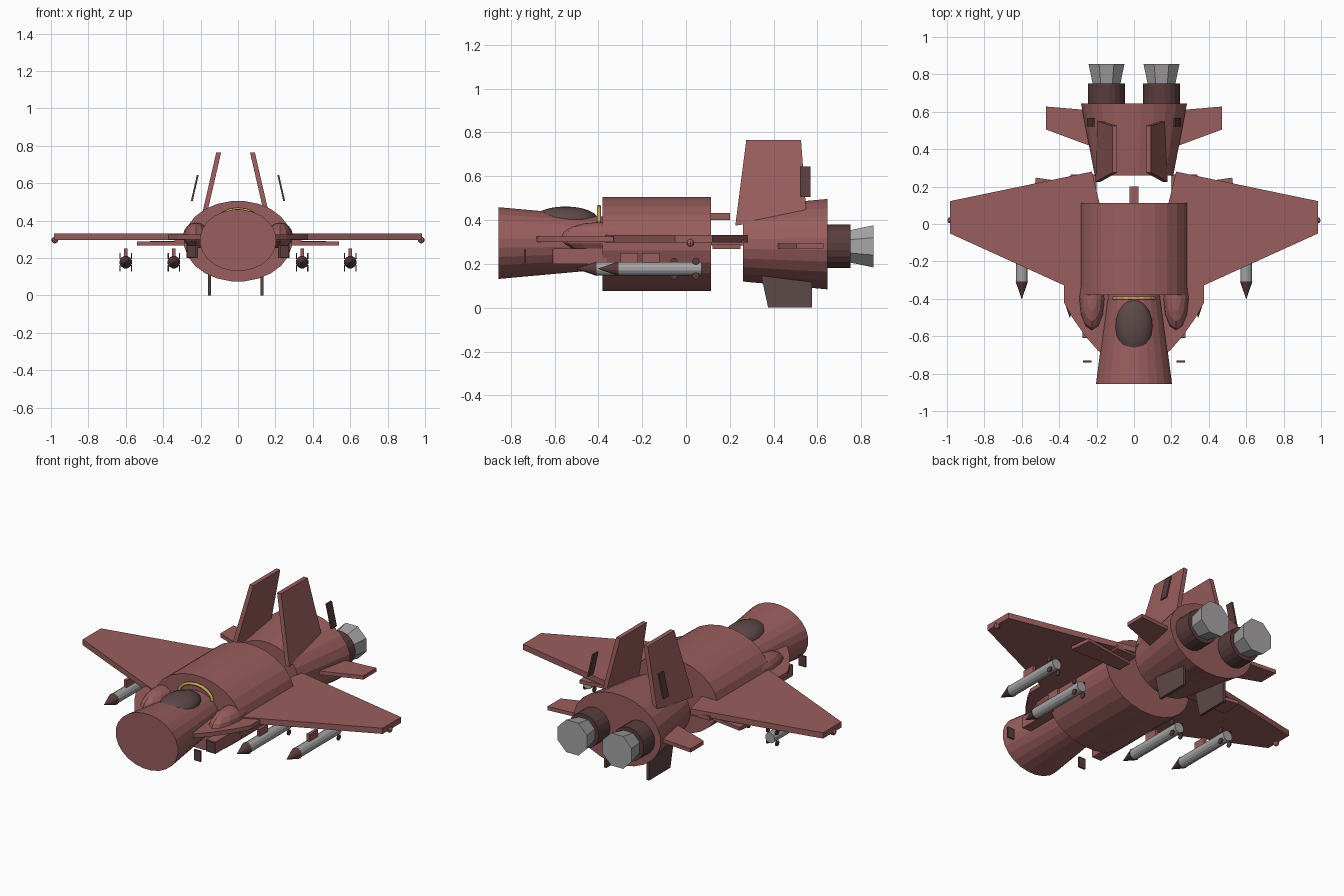
import bpy, bmesh, math
from mathutils import Vector, Matrix

cube = bpy.data.objects.get("Cube")
if cube:
    bpy.data.objects.remove(cube, do_unlink=True)


def material(name, rgb):
    m = bpy.data.materials.new(name)
    m.use_nodes = True
    m.diffuse_color = (*rgb, 1)
    m.node_tree.nodes["Principled BSDF"].inputs["Base Color"].default_value = (*rgb, 1)
    return m


RED = material("dusty red", (0.32, 0.11, 0.11))
MAROON = material("dark maroon", (0.10, 0.045, 0.045))
BROWN = material("dark brown", (0.11, 0.065, 0.065))
GRAY = material("metal gray", (0.38, 0.37, 0.37))
YELLOW = material("frame yellow", (0.58, 0.40, 0.10))


def finish(name, bm, mat):
    bmesh.ops.recalc_face_normals(bm, faces=bm.faces)
    mesh = bpy.data.meshes.new(name)
    bm.to_mesh(mesh)
    bm.free()
    mesh.materials.append(mat)
    obj = bpy.data.objects.new(name, mesh)
    bpy.context.collection.objects.link(obj)
    return obj


def tube(name, x, z, rings, sides, mat):
    """Capped body along y; each ring is (y, x radius, z radius)."""
    bm = bmesh.new()
    loops = []
    for y, rx, rz in rings:
        angles = [2 * math.pi * (i + 0.5) / sides for i in range(sides)]
        loops.append([bm.verts.new((x + rx * math.cos(a), y, z + rz * math.sin(a)))
                      for a in angles])
    for a, b in zip(loops, loops[1:]):
        for i in range(sides):
            j = (i + 1) % sides
            bm.faces.new((a[i], a[j], b[j], b[i]))
    bm.faces.new(loops[0])
    bm.faces.new(loops[-1])
    return finish(name, bm, mat)


def prism(name, points, offset, mat):
    """Flat outline pushed along an offset."""
    bm = bmesh.new()
    low = [bm.verts.new(p) for p in points]
    high = [bm.verts.new(Vector(p) + Vector(offset)) for p in points]
    bm.faces.new(low)
    bm.faces.new(high)
    for i in range(len(low)):
        j = (i + 1) % len(low)
        bm.faces.new((low[i], low[j], high[j], high[i]))
    return finish(name, bm, mat)


def box(name, x, y, z, mat):
    """Block from (low, high) ranges."""
    pts = [(x[0], y[0], z[0]), (x[1], y[0], z[0]), (x[1], y[1], z[0]), (x[0], y[1], z[0])]
    return prism(name, pts, (0, 0, z[1] - z[0]), mat)


def ball(name, center, radii, mat, segments=12, rings=8):
    bm = bmesh.new()
    bmesh.ops.create_uvsphere(bm, u_segments=segments, v_segments=rings, radius=1)
    bmesh.ops.transform(bm, matrix=Matrix.Translation(center) @ Matrix.Diagonal((*radii, 1)),
                        verts=bm.verts)
    return finish(name, bm, mat)


def disc(name, center, radius, thick, mat):
    """Small wheel-like plate facing sideways."""
    pts = [(center[0] - thick / 2, center[1] + radius * math.cos(k * math.pi / 4),
            center[2] + radius * math.sin(k * math.pi / 4)) for k in range(8)]
    return prism(name, pts, (thick, 0, 0), mat)


# Fuselage sections
tube("nose_section", 0, 0.295, [(-0.855, 0.205, 0.165), (-0.36, 0.14, 0.12)], 24, RED)
tube("middle_section", 0, 0.29, [(-0.38, 0.29, 0.216), (0.113, 0.29, 0.216)], 24, RED)
tube("tail_section", 0, 0.29, [(0.26, 0.212, 0.172), (0.645, 0.286, 0.208)], 24, RED)
box("spine_rod", (-0.025, 0.025), (0.1, 0.2), (0.4, 0.432), RED)

# Canopy and its frame
canopy = ball("canopy", (0, -0.55, 0.4), (0.1, 0.15, 0.062), BROWN, 20, 12)
canopy.data.shade_smooth()
curve = bpy.data.curves.new("canopy_frame", "CURVE")
curve.dimensions = "3D"
curve.bevel_depth = 0.009
curve.bevel_resolution = 1
spline = curve.splines.new("POLY")
spline.points.add(8)
for k, p in enumerate(spline.points):
    a = math.pi * k / 8
    p.co = (0.11 * math.cos(a), -0.397, 0.39 + 0.072 * math.sin(a), 1)
curve.materials.append(YELLOW)
bpy.context.collection.objects.link(bpy.data.objects.new("canopy_frame", curve))

WING = [(0.14, -0.4), (0.27, -0.375), (0.985, -0.05), (0.985, 0.122),
        (0.225, 0.28), (0.185, 0.113), (0.14, 0.113)]
STRAKE = [(0.1, -0.3), (0.1, -0.69), (0.19, -0.68), (0.26, -0.6),
          (0.33, -0.5), (0.375, -0.42), (0.375, -0.33)]
TAIL = [(0.2, 0.405), (0.47, 0.505), (0.47, 0.628), (0.2, 0.605)]
FLAP = [(0.2, 0.12), (0.54, 0.12), (0.525, 0.248), (0.2, 0.2)]
FIN = [(0.225, 0.375), (0.275, 0.765), (0.525, 0.765), (0.55, 0.42)]
VENTRAL = [(0.34, 0.16), (0.375, 0), (0.575, 0), (0.575, 0.13)]

for s, side in ((1, "left"), (-1, "right")):
    def flat(name, outline, z, thick):
        prism(f"{side}_{name}", [(s * x, y, z) for x, y in outline], (0, 0, thick), RED)

    # Wings, strakes and tailplanes
    flat("wing", WING, 0.297, 0.034)
    flat("strake", STRAKE, 0.3, 0.025)
    flat("tailplane", TAIL, 0.27, 0.022)
    flat("flap", FLAP, 0.268, 0.02)
    box(f"{side}_flap_rail", (s * 0.2, s * 0.34), (0.113, 0.265), (0.285, 0.31), RED)
    ball(f"{side}_wing_tip_light", (s * 0.98, 0.02, 0.296), (0.018, 0.018, 0.018), RED, 8, 6)

    # Shoulder blister, intake and probe plate
    ball(f"{side}_blister", (s * 0.225, -0.4, 0.32), (0.068, 0.17, 0.07), RED)
    x_range = (s * 0.215, s * 0.275)
    box(f"{side}_intake", x_range, (-0.605, -0.36), (0.2, 0.27), RED)
    box(f"{side}_intake_mouth", x_range, (-0.609, -0.604), (0.203, 0.267), MAROON)
    box(f"{side}_probe_plate", (s * 0.228, s * 0.272), (-0.74, -0.73), (0.203, 0.266), MAROON)

    # Inward-leaning fins, loose rudder tabs and ventral fins
    prism(f"{side}_fin", [(s * (0.145 - 0.23 * (z - 0.47)) - 0.013, y, z) for y, z in FIN],
          (s * 0.026, 0, 0), RED)
    prism(f"{side}_rudder_tab",
          [(s * (0.242 - 0.23 * (z - 0.505)), y, z)
           for y, z in ((0.52, 0.505), (0.52, 0.645), (0.568, 0.645), (0.568, 0.505))],
          (s * 0.01, 0, 0), MAROON)
    prism(f"{side}_ventral_fin", [(s * 0.132 - 0.012, y, z) for y, z in VENTRAL],
          (s * 0.016, 0, 0), BROWN)

    # Engines
    tube(f"{side}_engine_collar", s * 0.147, 0.28, [(0.6, 0.1, 0.1), (0.75, 0.1, 0.1)],
         20, MAROON)
    tube(f"{side}_nozzle", s * 0.147, 0.28, [(0.74, 0.078, 0.078), (0.856, 0.104, 0.104)],
         8, GRAY)

    # Missiles under the wing
    for label, x, front in (("outer", 0.6, -0.4), ("inner", 0.343, -0.5)):
        name = f"{side}_{label}_missile"
        x *= s
        back = front + 0.47
        tube(name, x, 0.178, [(front + 0.09, 0.031, 0.031), (back, 0.031, 0.031)], 12, GRAY)
        tube(name + "_tip", x, 0.178, [(front, 0.001, 0.001), (front + 0.092, 0.034, 0.034)],
             12, MAROON)
        box(name + "_pylon", (x - 0.009, x + 0.009), (front + 0.2, front + 0.28),
            (0.2, 0.25), RED)
        for dx in (-0.03, 0.03):
            for dz in (-0.033, 0.033):
                disc(name + "_tail_disc", (x + dx, back - 0.025, 0.178 + dz), 0.017, 0.006,
                     MAROON)
